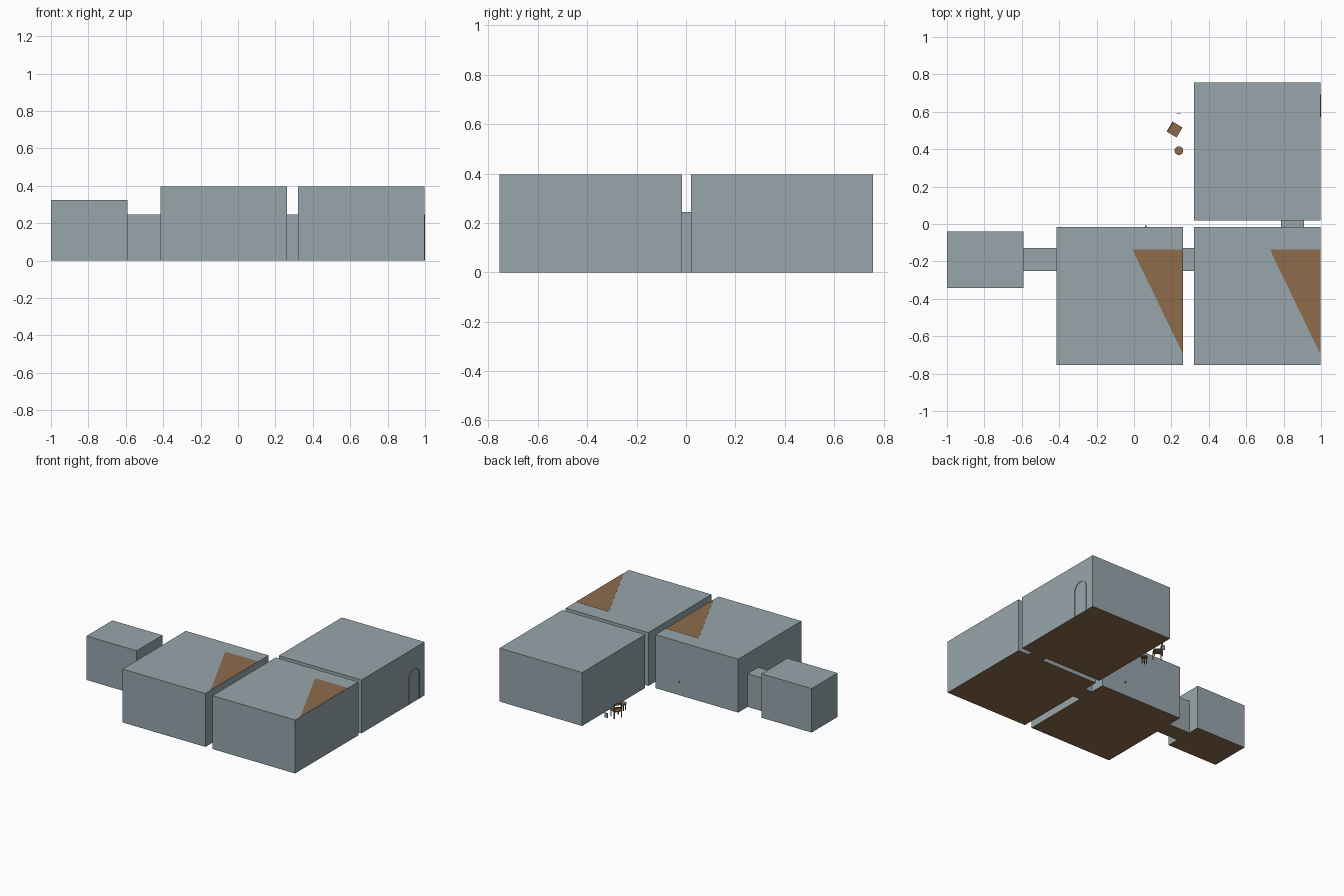
import bpy, bmesh, math
from mathutils import Matrix, Vector

if "Cube" in bpy.data.objects:
    bpy.data.objects.remove(bpy.data.objects["Cube"])


def material(name, rgb):
    m = bpy.data.materials.new(name)
    m.diffuse_color = (*rgb, 1)
    m.use_nodes = True
    m.node_tree.nodes["Principled BSDF"].inputs["Base Color"].default_value = m.diffuse_color
    return m


GREY = material("wall_grey", (0.31, 0.38, 0.41))
WOOD = material("wood_brown", (0.27, 0.15, 0.07))


def finish(name, bm, mats, matrix=None):
    me = bpy.data.meshes.new(name)
    if matrix:
        bm.transform(matrix)
    bm.normal_update()
    bm.to_mesh(me)
    bm.free()
    for m in mats:
        me.materials.append(m)
    ob = bpy.data.objects.new(name, me)
    bpy.context.collection.objects.link(ob)
    return ob


def box(name, x, y, z, mats, matrix=None):
    """Box from ranges; with two materials the underside takes the second."""
    bm = bmesh.new()
    bmesh.ops.create_cube(bm, size=1)
    for v in bm.verts:
        v.co = Vector([r[0] + (c + 0.5) * (r[1] - r[0]) for c, r in zip(v.co, (x, y, z))])
    bm.normal_update()
    if len(mats) > 1:
        for f in bm.faces:
            f.material_index = 1 if f.normal.z < -0.9 else 0
    return finish(name, bm, mats, matrix)


def cylinder(name, center, r, z0, z1, mat, sides=16):
    bm = bmesh.new()
    bmesh.ops.create_cone(bm, cap_ends=True, segments=sides, radius1=r, radius2=r, depth=z1 - z0)
    ob = finish(name, bm, [mat], Matrix.Translation((*center, (z0 + z1) / 2)))
    return ob


def prism(name, pts, z0, z1, mat):
    bm = bmesh.new()
    face = bm.faces.new([bm.verts.new((px, py, z0)) for px, py in pts])
    ext = bmesh.ops.extrude_face_region(bm, geom=[face])
    for v in ext["geom"]:
        if isinstance(v, bmesh.types.BMVert):
            v.co.z = z1
    bmesh.ops.recalc_face_normals(bm, faces=bm.faces)
    return finish(name, bm, [mat])


# rooms and connecting passages: grey shells with wooden floors
SHELL = [GREY, WOOD]
TOP = 0.395
box("small_room", (-1, -0.59), (-0.342, -0.04), (0, 0.325), SHELL)
box("middle_room", (-0.415, 0.262), (-0.755, -0.017), (0, TOP), SHELL)
box("right_room", (0.32, 0.996), (-0.755, -0.017), (0, TOP), SHELL)
box("back_room", (0.32, 0.996), (0.02, 0.757), (0, TOP), SHELL)
box("left_passage", (-0.59, -0.415), (-0.252, -0.127), (0, 0.245), SHELL)
box("middle_passage", (0.262, 0.32), (-0.252, -0.127), (0, 0.245), SHELL)
box("back_passage", (0.785, 0.91), (-0.017, 0.02), (0, 0.245), SHELL)

# brown triangles on two roofs
for name, x0, x1 in (("middle_roof_patch", -0.005, 0.262), ("right_roof_patch", 0.73, 0.996)):
    prism(name, [(x0, -0.137), (x0 + 0.01, -0.165), (x1, -0.695), (x1, -0.137)], TOP - 0.001, TOP + 0.001, WOOD)

# thin arched doorway lip on the right wall of the back room
bm = bmesh.new()
path = [(0.572, 0)]
for i in range(13):
    a = math.pi - math.pi * i / 12
    path.append((0.632 + 0.06 * math.cos(a), 0.185 + 0.06 * math.sin(a)))
path.append((0.692, 0))
rows = [[bm.verts.new((x, y, z)) for y, z in path] for x in (0.995, 1.0)]
for i in range(len(path) - 1):
    bm.faces.new((rows[0][i], rows[0][i + 1], rows[1][i + 1], rows[1][i]))
finish("doorway_lip", bm, [GREY])

# small knob on the back wall of the middle room
box("wall_knob", (0.059, 0.067), (-0.017, -0.008), (0.096, 0.104), [WOOD])

# round stool
SX, SY = 0.24, 0.392
cylinder("stool_seat", (SX, SY), 0.023, 0.045, 0.053, WOOD, 20)
for i in range(4):
    a = math.pi / 4 + i * math.pi / 2
    cylinder("stool_leg", (SX + 0.015 * math.cos(a), SY + 0.015 * math.sin(a)), 0.003, 0, 0.045, WOOD, 8)

# chair, turned so its back faces left and away
M = Matrix.Translation((0.217, 0.505, 0)) @ Matrix.Rotation(math.radians(-31), 4, 'Z')
box("chair_seat", (-0.031, 0.031), (-0.031, 0.031), (0.048, 0.055), [WOOD], M)
for sx in (-1, 1):
    for sy in (-1, 1):
        cx, cy = sx * 0.027, sy * 0.027
        top = 0.11 if sx < 0 else 0.048
        box("chair_leg", (cx - 0.003, cx + 0.003), (cy - 0.003, cy + 0.003), (0, top), [WOOD], M)
for z0, z1 in ((0.072, 0.08), (0.096, 0.11)):
    box("chair_back_rail", (-0.03, -0.025), (-0.03, 0.03), (z0, z1), [WOOD], M)

# small upright panel beside the chair
box("small_panel", (0.226, 0.252), (0.588, 0.592), (0.02, 0.055), [GREY])
